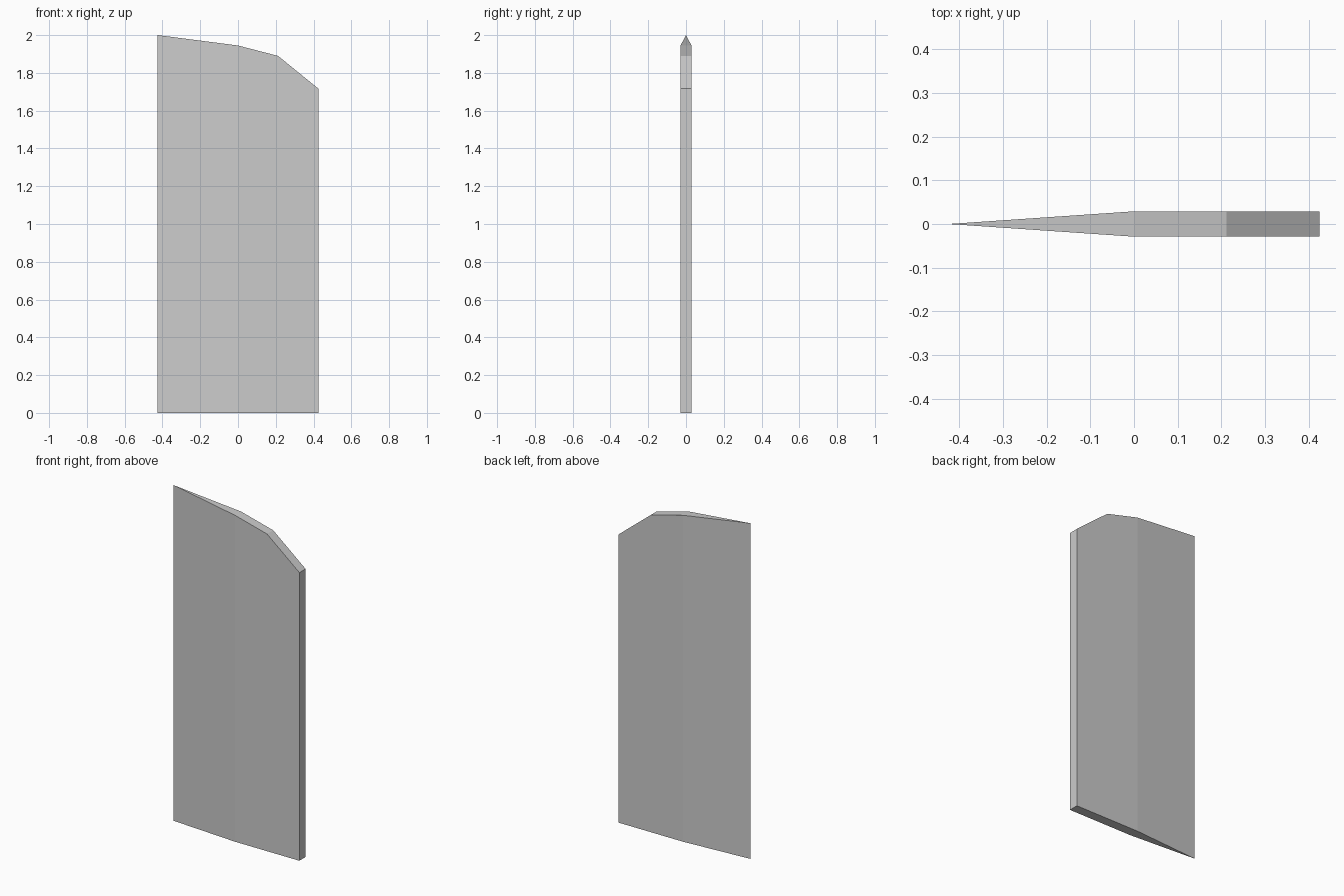
import bpy, bmesh

if "Cube" in bpy.data.objects:
    bpy.data.objects.remove(bpy.data.objects["Cube"])

# Blade stations along x: (x, half thickness, top height)
stations = [(-0.425, 0.0, 2.0), (0.0, 0.029, 1.945), (0.212, 0.029, 1.89), (0.425, 0.029, 1.717)]

bm = bmesh.new()
rings = []
for x, t, top in stations:
    rings.append([bm.verts.new(p) for p in ((x, -t, 0), (x, t, 0), (x, t, top), (x, -t, top))])

# Skin between neighbouring stations: underside, back, top, front
for a, b in zip(rings, rings[1:]):
    for i in range(4):
        j = (i + 1) % 4
        bm.faces.new((a[i], a[j], b[j], b[i]))

# Flat spine closes the thick end
bm.faces.new(rings[-1])

# Merge the cutting edge to a sharp line
bmesh.ops.remove_doubles(bm, verts=bm.verts[:], dist=1e-5)
bmesh.ops.recalc_face_normals(bm, faces=bm.faces[:])

mesh = bpy.data.meshes.new("blade")
bm.to_mesh(mesh)
bm.free()
bpy.context.collection.objects.link(bpy.data.objects.new("blade", mesh))
